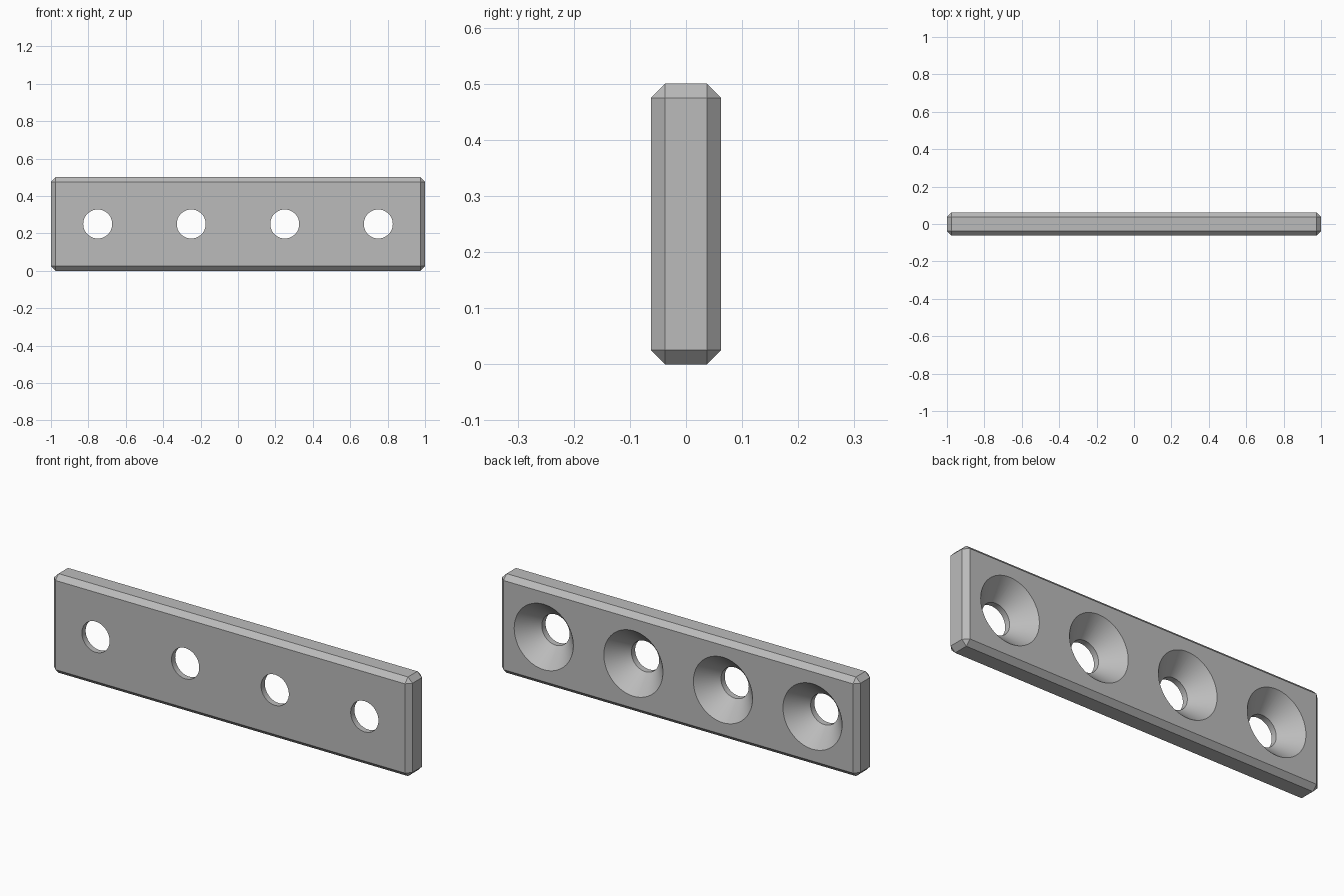
import bpy, bmesh, math
from mathutils import Matrix

cube = bpy.data.objects.get("Cube")
if cube:
    bpy.data.objects.remove(cube, do_unlink=True)

LENGTH, DEPTH, HEIGHT, CHAMFER = 2.0, 0.125, 0.5, 0.025
HOLE_R, SINK_R, LIP = 0.0775, 0.165, 0.03
SEGMENTS = 64

steel = bpy.data.materials.new("grey_steel")
steel.use_nodes = True
grey = (0.5, 0.5, 0.5, 1)
steel.diffuse_color = grey
steel.node_tree.nodes["Principled BSDF"].inputs["Base Color"].default_value = grey


def add_object(name, bm):
    mesh = bpy.data.meshes.new(name)
    bmesh.ops.recalc_face_normals(bm, faces=bm.faces)
    bm.to_mesh(mesh)
    bm.free()
    mesh.materials.append(steel)
    obj = bpy.data.objects.new(name, mesh)
    bpy.context.collection.objects.link(obj)
    return obj


# Chamfered bar
bm = bmesh.new()
bmesh.ops.create_cube(bm, size=1, matrix=Matrix.Translation((0, 0, HEIGHT / 2))
                      @ Matrix.Diagonal((LENGTH, DEPTH, HEIGHT, 1)))
bmesh.ops.bevel(bm, geom=bm.edges[:], offset=CHAMFER, segments=1, affect='EDGES')
plate = add_object("mounting_plate", bm)

# Countersunk hole cutters: straight bore at the front, cone opening to the back
front, back, over = -DEPTH / 2, DEPTH / 2, 0.02
profile = [(HOLE_R, front - over), (HOLE_R, front + LIP),
           (SINK_R, back), (SINK_R, back + over)]
bm = bmesh.new()
for x in (-0.75, -0.25, 0.25, 0.75):
    rings = []
    for r, y in profile:
        rings.append([bm.verts.new((x + r * math.cos(a), y, HEIGHT / 2 + r * math.sin(a)))
                      for a in (math.tau * i / SEGMENTS for i in range(SEGMENTS))])
    for lower, upper in zip(rings, rings[1:]):
        for i in range(SEGMENTS):
            j = (i + 1) % SEGMENTS
            bm.faces.new((lower[i], lower[j], upper[j], upper[i]))
    bm.faces.new(rings[0])
    bm.faces.new(rings[-1])
cutter = add_object("hole_cutter", bm)
cutter.hide_render = True

# Cut the holes, then drop the cutter
bpy.ops.object.select_all(action='DESELECT')
bpy.context.view_layer.objects.active = plate
plate.select_set(True)
cut = plate.modifiers.new("screw_holes", 'BOOLEAN')
cut.operation = 'DIFFERENCE'
cut.solver = 'EXACT'
cut.object = cutter
bpy.ops.object.modifier_apply(modifier=cut.name)
bpy.data.objects.remove(cutter, do_unlink=True)

# Smooth cones and bores, crisp chamfers
bpy.ops.object.shade_smooth_by_angle(angle=math.radians(30))
